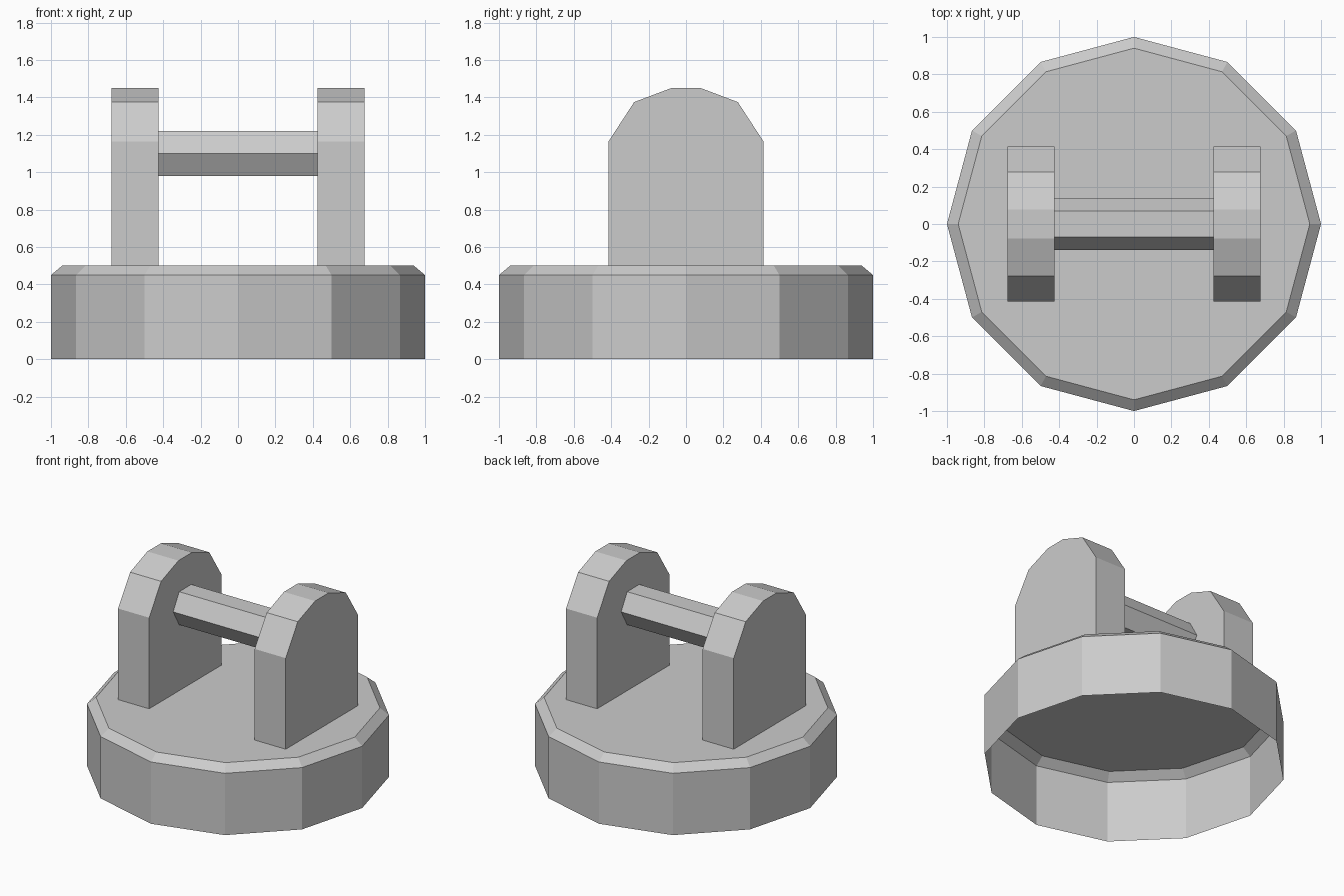
import bpy
from math import cos, sin, pi

if "Cube" in bpy.data.objects:
    bpy.data.objects.remove(bpy.data.objects["Cube"])


def make(name, verts, faces):
    mesh = bpy.data.meshes.new(name)
    mesh.from_pydata(verts, [], faces)
    mesh.update()
    obj = bpy.data.objects.new(name, mesh)
    bpy.context.collection.objects.link(obj)
    return obj


def extrude_x(name, profile, x0, x1, caps=True, closed=True):
    # profile is (y, z), counter-clockwise seen from +x
    n = len(profile)
    verts = [(x, y, z) for x in (x0, x1) for y, z in profile]
    faces = [(i, (i + 1) % n, (i + 1) % n + n, i + n)
             for i in range(n if closed else n - 1)]
    faces = [tuple(reversed(f)) for f in faces]
    if caps:
        faces += [tuple(reversed(range(n))), tuple(range(n, 2 * n))]
    return make(name, verts, faces)


# Round twelve-sided base: hollow shell, chamfered rim, open underneath
N = 12
rings = [(1.0, 0.0), (1.0, 0.45), (0.94, 0.5)]
verts = [(r * cos(2 * pi * i / N), r * sin(2 * pi * i / N), z)
         for r, z in rings for i in range(N)]
faces = [(k * N + i, k * N + (i + 1) % N, (k + 1) * N + (i + 1) % N, (k + 1) * N + i)
         for k in range(len(rings) - 1) for i in range(N)]
faces.append(tuple(range(2 * N, 3 * N)))
make("base", verts, faces)

# Two upright brackets with rounded tops, open where they meet the base
half = [(0.415, 0.5), (0.415, 1.163), (0.277, 1.375), (0.078, 1.45)]
profile = half + [(-y, z) for y, z in reversed(half)]
for side, x in (("left", -0.55), ("right", 0.55)):
    extrude_x(side + "_bracket", profile, x - 0.125, x + 0.125, closed=False)

# Hexagonal crossbar between the brackets
hexagon = [(0.139 * cos(pi * i / 3), 1.1 + 0.139 * sin(pi * i / 3)) for i in range(6)]
extrude_x("crossbar", hexagon, -0.425, 0.425, caps=False)
